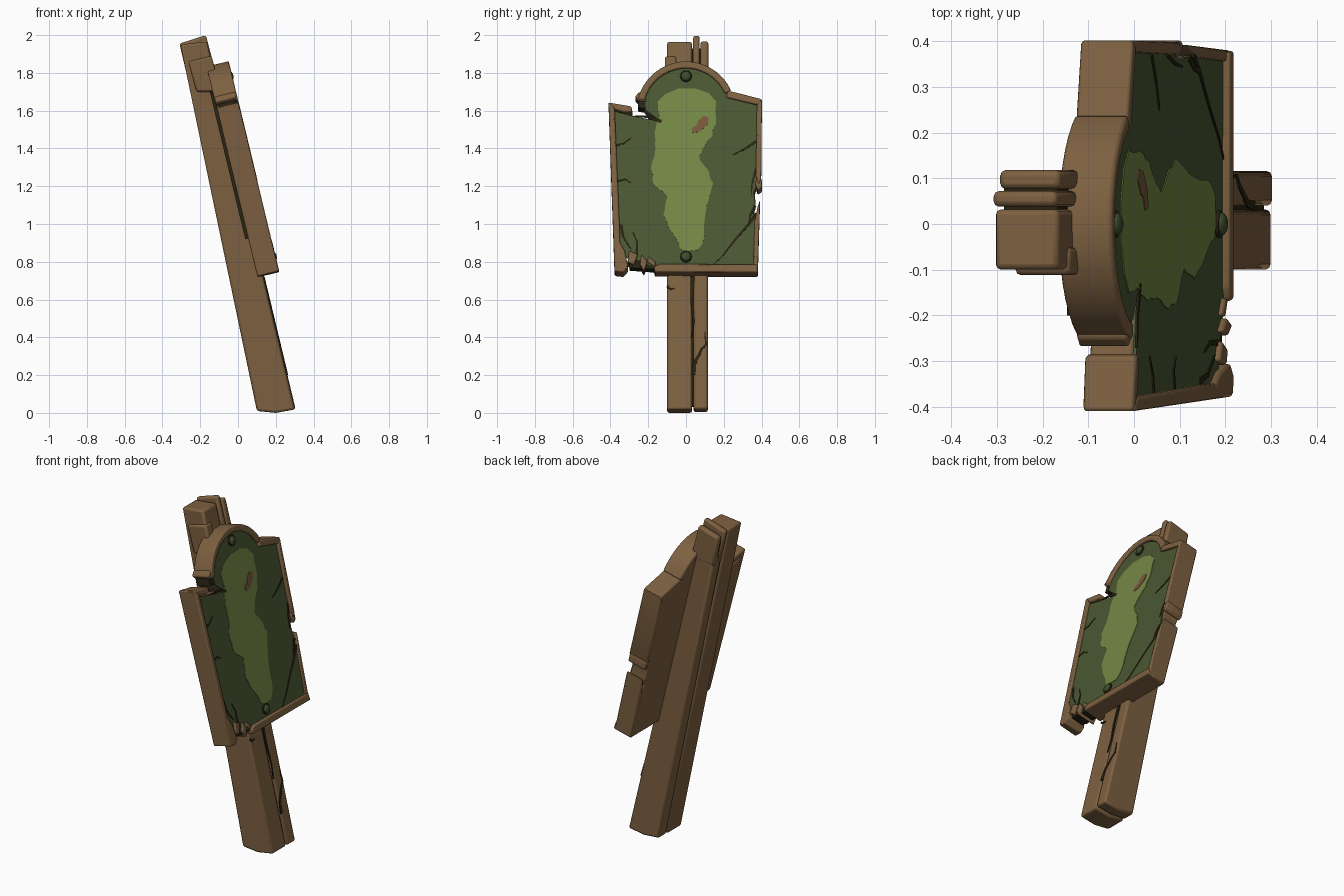
import bpy, bmesh, math, random
from mathutils import Vector

random.seed(4)
TH = math.radians(13.5)
S, C = math.sin(TH), math.cos(TH)
NRM, UP = Vector((C, 0, S)), Vector((-S, 0, C))


def mat(name, col):
    m = bpy.data.materials.new(name)
    m.diffuse_color = (*col, 1)
    return m


WOOD = mat("brown_wood", (0.205, 0.118, 0.052))
DARK = mat("dark_crack", (0.022, 0.017, 0.006))
GREEN = mat("dark_green_paint", (0.068, 0.096, 0.033))
LIGHT = mat("light_green_paint", (0.178, 0.245, 0.060))
SPOT = mat("brown_stain", (0.190, 0.098, 0.045))
RIVET = mat("rivet_green", (0.050, 0.070, 0.024))


def finish(ob, m, bevel=0.0):
    ob.data.materials.append(m)
    if bevel:
        b = ob.modifiers.new("soft_edges", 'BEVEL')
        b.width, b.segments, b.limit_method = bevel, 2, 'ANGLE'
        b.angle_limit = math.radians(25)
        bpy.ops.object.select_all(action='DESELECT')
        ob.select_set(True)
        bpy.context.view_layer.objects.active = ob
        bpy.ops.object.shade_smooth_by_angle(angle=math.radians(40))
    return ob


def prism(name, pts, off, m, bevel=0.0):
    """Closed solid: a planar outline swept along a vector."""
    bm = bmesh.new()
    a = [bm.verts.new(p) for p in pts]
    b = [bm.verts.new(Vector(p) + off) for p in pts]
    bm.faces.new(a)
    bm.faces.new(b[::-1])
    for i in range(len(a)):
        j = (i + 1) % len(a)
        bm.faces.new((a[i], b[i], b[j], a[j]))
    bmesh.ops.recalc_face_normals(bm, faces=bm.faces)
    me = bpy.data.meshes.new(name)
    bm.to_mesh(me)
    bm.free()
    ob = bpy.data.objects.new(name, me)
    bpy.context.collection.objects.link(ob)
    return finish(ob, m, bevel)


def board(y, z, n):
    """Point on the leaning board: y, height seen from the side, depth."""
    return NRM * n + UP * ((z - 0.09) / C) + Vector((0, y, 0))


def slab(name, outline, n0, n1, m, bevel=0.0):
    return prism(name, [board(y, z, n0) for y, z in outline], NRM * (n1 - n0), m, bevel)


def crack(name, pts, w, n):
    """Thin dark sliver that tapers along a path, wide at its start."""
    left, right = [], []
    for i, p in enumerate(pts):
        q0, q1 = Vector(pts[max(i - 1, 0)]), Vector(pts[min(i + 1, len(pts) - 1)])
        d = (q1 - q0).normalized()
        k = w * (1 - i / len(pts)) / 2
        left.append((p[0] - d.y * k, p[1] + d.x * k))
        right.append((p[0] + d.y * k, p[1] - d.x * k))
    slab(name, left + right[::-1], n - 0.003, n + 0.002, DARK)


def arc(r, a0, a1, n=16):
    return [(r * math.cos(math.radians(a0 + (a1 - a0) * i / n)),
             1.6 + r * math.sin(math.radians(a0 + (a1 - a0) * i / n))) for i in range(n + 1)]


# Post: split planks running the full height, with ragged tops
def plank(name, y0, y1, prof, m=WOOD, bevel=0.012):
    prism(name, [(x, y0, z) for x, z in prof], Vector((0, y1 - y0, 0)), m, bevel)


plank("post_main", -0.10, 0.032, [(0.10, 0.01), (0.2, 0), (0.302, 0.018), (-0.165, 1.965), (-0.305, 1.95)])
plank("post_side", 0.040, 0.116, [(0.102, 0.012), (0.2, 0.004), (0.305, 0.02), (-0.125, 1.82), (-0.27, 1.80)])
plank("post_splinter_a", 0.038, 0.072, [(-0.262, 1.75), (-0.11, 1.77), (-0.17, 2.0), (-0.31, 1.955)])
plank("post_splinter_b", 0.077, 0.118, [(-0.262, 1.75), (-0.11, 1.77), (-0.163, 1.97), (-0.295, 1.93)])
plank("post_splinter_c", -0.112, -0.05, [(-0.22, 1.70), (-0.09, 1.70), (-0.14, 1.89), (-0.262, 1.86)])
plank("post_seam", 0.02, 0.09, [(0.12, 0.03), (0.285, 0.035), (-0.168, 1.93), (-0.285, 1.9)], DARK, 0)
crack("post_crack_low", [(0.04, 0.22), (0.045, 0.28), (0.085, 0.36), (0.105, 0.38), (0.1, 0.45)], 0.022, 0.303)
crack("post_crack_mid", [(0.035, 0.74), (0.03, 0.62), (0.04, 0.5), (0.03, 0.42)], 0.02, 0.303)
crack("post_crack_left", [(-0.1, 0.69), (-0.08, 0.675), (-0.06, 0.68)], 0.014, 0.302)

# Board body: solid wood with a broken left shoulder and lower corner
body = [(-0.29, 0.84), (-0.22, 0.80), (-0.16, 0.76), (0.37, 0.76), (0.372, 1.03), (0.355, 1.07),
        (0.37, 1.11), (0.362, 1.17), (0.38, 1.23), (0.385, 1.64), (0.23, 1.69)]
body += arc(0.245, 24, 165) + [(-0.22, 1.61), (-0.14, 1.545), (-0.28, 1.58), (-0.385, 1.60), (-0.37, 0.86)]
slab("board_body", body, 0.268, 0.366, WOOD, 0.008)
slab("board_gap", [(-0.2, 0.95), (0.0, 0.95), (0.0, 1.75), (-0.2, 1.72)], 0.252, 0.272, DARK)

# Painted front panel
panel = [(-0.34, 0.83), (-0.25, 0.81), (-0.16, 0.765), (0.36, 0.765), (0.364, 1.03), (0.352, 1.07),
         (0.366, 1.11), (0.358, 1.17), (0.37, 1.23), (0.378, 1.63), (0.21, 1.68)]
panel += arc(0.23, 20, 165) + [(-0.21, 1.605), (-0.13, 1.545), (-0.27, 1.572), (-0.376, 1.60), (-0.36, 0.86)]
slab("painted_panel", panel, 0.364, 0.372, GREEN)

# Light patch with a ragged edge, and a stain
patch = [(-0.03, 0.875), (0.0, 0.857), (0.06, 0.865), (0.095, 0.915), (0.1, 1.0), (0.12, 1.15), (0.14, 1.22),
         (0.12, 1.28), (0.07, 1.34), (0.085, 1.4), (0.14, 1.47), (0.155, 1.55), (0.16, 1.65), (0.12, 1.695),
         (0.05, 1.72), (-0.04, 1.72), (-0.11, 1.69), (-0.15, 1.65), (-0.145, 1.57), (-0.165, 1.48),
         (-0.16, 1.4), (-0.187, 1.29), (-0.165, 1.21), (-0.1, 1.15), (-0.115, 1.05), (-0.07, 0.95)]
ragged = []
for p, q in zip(patch, patch[1:] + patch[:1]):
    for t in (0, 0.33, 0.66):
        j = 0.006 if p[1] < 1.6 else 0.001
        ragged.append((p[0] + (q[0] - p[0]) * t + random.uniform(-j, j), p[1] + (q[1] - p[1]) * t))
slab("light_patch", ragged, 0.370, 0.3745, LIGHT)
slab("stain", [(0.035, 1.485), (0.07, 1.49), (0.115, 1.53), (0.12, 1.565), (0.095, 1.575),
               (0.065, 1.55), (0.06, 1.53), (0.03, 1.51)], 0.372, 0.377, SPOT)

# Raised wooden rim pieces around the panel
slab("rim_arch", arc(0.262, 24, 166) + arc(0.226, 166, 24), 0.266, 0.387, WOOD, 0.008)
rims = {
    "rim_shoulder_right": [(0.222, 1.708), (0.402, 1.662), (0.395, 1.628), (0.212, 1.672)],
    "rim_right_upper": [(0.402, 1.662), (0.398, 1.24), (0.384, 1.21), (0.37, 1.26), (0.375, 1.63)],
    "rim_right_lower": [(0.38, 0.745), (0.392, 1.13), (0.378, 1.09), (0.364, 1.02), (0.355, 0.76)],
    "rim_chip_right": [(0.38, 1.18), (0.402, 1.195), (0.402, 1.235), (0.385, 1.26), (0.365, 1.22)],
    "rim_bottom": [(-0.165, 0.747), (0.38, 0.745), (0.375, 0.786), (-0.14, 0.79), (-0.17, 0.775)],
    "rim_left": [(-0.378, 0.75), (-0.345, 0.755), (-0.352, 1.0), (-0.378, 1.62), (-0.41, 1.645)],
    "rim_left_top": [(-0.41, 1.645), (-0.29, 1.625), (-0.283, 1.595), (-0.33, 1.595), (-0.395, 1.612)],
    "splinter_corner": [(-0.375, 0.75), (-0.33, 0.745), (-0.305, 0.775), (-0.325, 0.86), (-0.365, 0.93)],
    "splinter_1": [(-0.31, 0.80), (-0.275, 0.785), (-0.255, 0.84), (-0.30, 0.86)],
    "splinter_2": [(-0.245, 0.79), (-0.222, 0.75), (-0.205, 0.80), (-0.235, 0.84)],
    "splinter_3": [(-0.205, 0.80), (-0.165, 0.775), (-0.16, 0.80), (-0.20, 0.83)],
    "arch_broken_end": [(-0.27, 1.675), (-0.25, 1.655), (-0.21, 1.65), (-0.22, 1.70), (-0.25, 1.70)],
}
for name, o in rims.items():
    slab(name, o, 0.268, 0.384 + random.uniform(-0.004, 0.004), WOOD, 0.007)
slab("arch_broken_shadow", [(-0.255, 1.62), (-0.2, 1.61), (-0.2, 1.68), (-0.25, 1.675)], 0.28, 0.37, DARK)
slab("corner_shadow", [(-0.3, 0.775), (-0.17, 0.765), (-0.15, 0.79), (-0.3, 0.84)], 0.29, 0.366, DARK)

# Cracks in the panel
for i, (w, pts) in enumerate([
        (0.016, [(0.372, 1.06), (0.33, 1.0), (0.26, 0.92), (0.19, 0.83), (0.12, 0.765)]),
        (0.016, [(0.365, 1.10), (0.34, 1.05), (0.33, 0.99)]),
        (0.018, [(-0.13, 1.545), (-0.2, 1.57), (-0.27, 1.575)]),
        (0.014, [(0.37, 1.44), (0.31, 1.40), (0.25, 1.37)]),
        (0.012, [(-0.37, 1.42), (-0.33, 1.43), (-0.29, 1.46)]),
        (0.012, [(-0.365, 1.23), (-0.32, 1.24), (-0.29, 1.22)]),
        (0.016, [(-0.345, 1.0), (-0.33, 0.93), (-0.29, 0.87)]),
        (0.014, [(-0.26, 0.84), (-0.26, 0.91), (-0.28, 0.96)]),
        (0.012, [(0.372, 1.30), (0.35, 1.22), (0.345, 1.16)])]):
    crack("panel_crack_%d" % i, pts, w, 0.373)

# Rivets: dark washer with a domed head
for tag, z in (("top", 1.785), ("bottom", 0.83)):
    ring = [(0.031 * math.cos(a * math.pi / 8), z + 0.031 * math.sin(a * math.pi / 8)) for a in range(16)]
    slab("washer_" + tag, ring, 0.37, 0.380, DARK, 0.003)
    bpy.ops.mesh.primitive_uv_sphere_add(segments=16, ring_count=8, radius=0.026, location=board(0, z, 0.379))
    head = bpy.context.object
    head.name = "rivet_" + tag
    head.scale = (1, 1, 0.55)
    head.rotation_euler = (0, math.pi / 2 - TH, 0)
    finish(head, RIVET)
    bpy.ops.object.shade_smooth()
